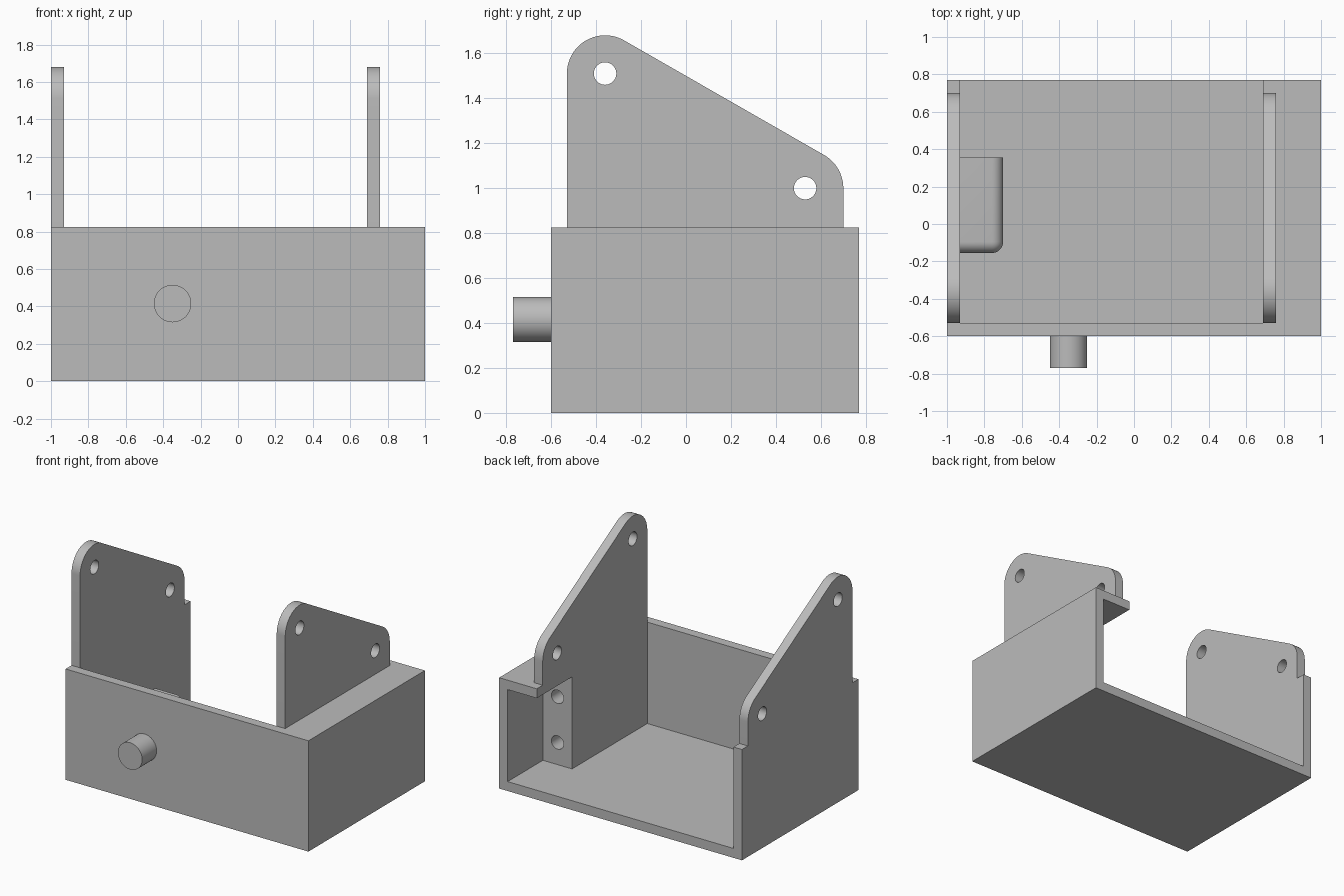
import bpy, bmesh
from math import cos, sin, radians, pi
from mathutils import Matrix

cube = bpy.data.objects.get("Cube")
if cube:
    bpy.data.objects.remove(cube, do_unlink=True)

T = 0.07                                # wall thickness
FRONT, BACK, TOP = -0.6, 0.77, 0.825    # box limits
SHELF_X, BLOCK_Y = 0.69, 0.355

grey = bpy.data.materials.new("plain grey")
grey.use_nodes = True
grey.diffuse_color = (0.5, 0.5, 0.5, 1)
grey.node_tree.nodes["Principled BSDF"].inputs["Base Color"].default_value = (0.5, 0.5, 0.5, 1)


def finish(bm, name):
    bmesh.ops.remove_doubles(bm, verts=bm.verts, dist=1e-5)
    bmesh.ops.recalc_face_normals(bm, faces=bm.faces)
    mesh = bpy.data.meshes.new(name)
    bm.to_mesh(mesh)
    bm.free()
    mesh.materials.append(grey)
    obj = bpy.data.objects.new(name, mesh)
    bpy.context.collection.objects.link(obj)
    bpy.ops.object.select_all(action='DESELECT')
    obj.select_set(True)
    bpy.context.view_layer.objects.active = obj
    bpy.ops.object.shade_smooth_by_angle(angle=radians(30))
    return obj


def box_bm(x, y, z):
    bm = bmesh.new()
    bmesh.ops.create_cube(bm, size=1)
    for v in bm.verts:
        for i, (lo, hi) in enumerate((x, y, z)):
            v.co[i] = lo if v.co[i] < 0 else hi
    return bm


def box(name, x, y, z):
    return finish(box_bm(x, y, z), name)


def arc(cx, cy, r, a0, a1, n):
    steps = [radians(a0 + (a1 - a0) * i / n) for i in range(n + 1)]
    return [(cx + r * cos(a), cy + r * sin(a)) for a in steps]


def circle(cx, cy, r, n=40):
    return arc(cx, cy, r, 0, 360, n)[:-1]


def holed_slab(name, loops, depth, matrix):
    """Extrude an outline with holes along local z, then place it."""
    curve = bpy.data.curves.new(name, 'CURVE')
    curve.dimensions = '2D'
    curve.fill_mode = 'BOTH'
    curve.extrude = depth / 2
    for loop in loops:
        spline = curve.splines.new('POLY')
        spline.points.add(len(loop) - 1)
        for point, (u, v) in zip(spline.points, loop):
            point.co = (u, v, 0, 1)
        spline.use_cyclic_u = True
    temp = bpy.data.objects.new(name + " outline", curve)
    bpy.context.collection.objects.link(temp)
    graph = bpy.context.evaluated_depsgraph_get()
    mesh = bpy.data.meshes.new_from_object(temp.evaluated_get(graph))
    bm = bmesh.new()
    bm.from_mesh(mesh)
    bpy.data.objects.remove(temp, do_unlink=True)
    bpy.data.curves.remove(curve)
    bpy.data.meshes.remove(mesh)
    bm.transform(matrix)
    return finish(bm, name)


# Open-backed tray
box("floor", (-1, 1), (FRONT, BACK), (0, T))
box("front_wall", (-1, 1), (FRONT, FRONT + T), (T, TOP))
box("right_wall", (-1, -1 + T), (FRONT + T, BACK), (T, TOP))
box("left_wall", (1 - T, 1), (FRONT + T, BACK), (T, TOP))
box("left_shelf", (SHELF_X, 1 - T), (FRONT + T, BACK), (TOP - T, TOP))

# Side plates with rounded corners and pivot holes
HIGH, LOW, R = (-0.36, 1.51), (0.53, 1.0), 0.17
outline = [(HIGH[0] - R, TOP), (LOW[0] + R, TOP)]
outline += arc(*LOW, R, 0, 60.2, 16) + arc(*HIGH, R, 60.2, 180, 28)
to_side = Matrix(((0, 0, 1), (1, 0, 0), (0, 1, 0))).to_4x4()
for name, x in (("right_plate", -1), ("left_plate", SHELF_X)):
    holed_slab(name, [outline, circle(*HIGH, 0.05), circle(*LOW, 0.05)], T,
               Matrix.Translation((x + T / 2, 0, 0)) @ to_side)

# Mounting block under the shelf, with two blind holes facing the back
DEPTH = 0.3
x0, x1, z0, z1 = SHELF_X, 1 - T, T, TOP - T
xc = (x0 + x1) / 2
holed_slab("mounting_block_face",
           [[(x0, z0), (x1, z0), (x1, z1), (x0, z1)],
            circle(xc, 0.235, 0.05), circle(xc, 0.575, 0.05)], DEPTH,
           Matrix.Translation((0, BLOCK_Y - DEPTH / 2, 0)) @ Matrix.Rotation(pi / 2, 4, 'X'))
box("mounting_block", (x0, x1), (FRONT + T, BLOCK_Y - DEPTH), (z0, z1))

# Inner block against the right wall, with rounded front and inner edges
bx, by, bz = -0.7, -0.155, 0.335
bm = box_bm((-1 + T, bx), (by, BLOCK_Y), (T, bz))
rounded = []
for e in bm.edges:
    m = (e.verts[0].co + e.verts[1].co) / 2
    on = (abs(m.x - bx) < 1e-4) + (abs(m.y - by) < 1e-4) + (abs(m.z - bz) < 1e-4)
    if on == 2:
        rounded.append(e)
bmesh.ops.bevel(bm, geom=rounded, offset=0.06, segments=8, profile=0.5, affect='EDGES')
finish(bm, "inner_block")

# Round peg on the front
bm = bmesh.new()
bmesh.ops.create_cone(bm, cap_ends=True, segments=48, radius1=0.1, radius2=0.1, depth=0.18,
                      matrix=Matrix.Translation((-0.35, -0.68, 0.415)) @ Matrix.Rotation(pi / 2, 4, 'X'))
finish(bm, "front_peg")
